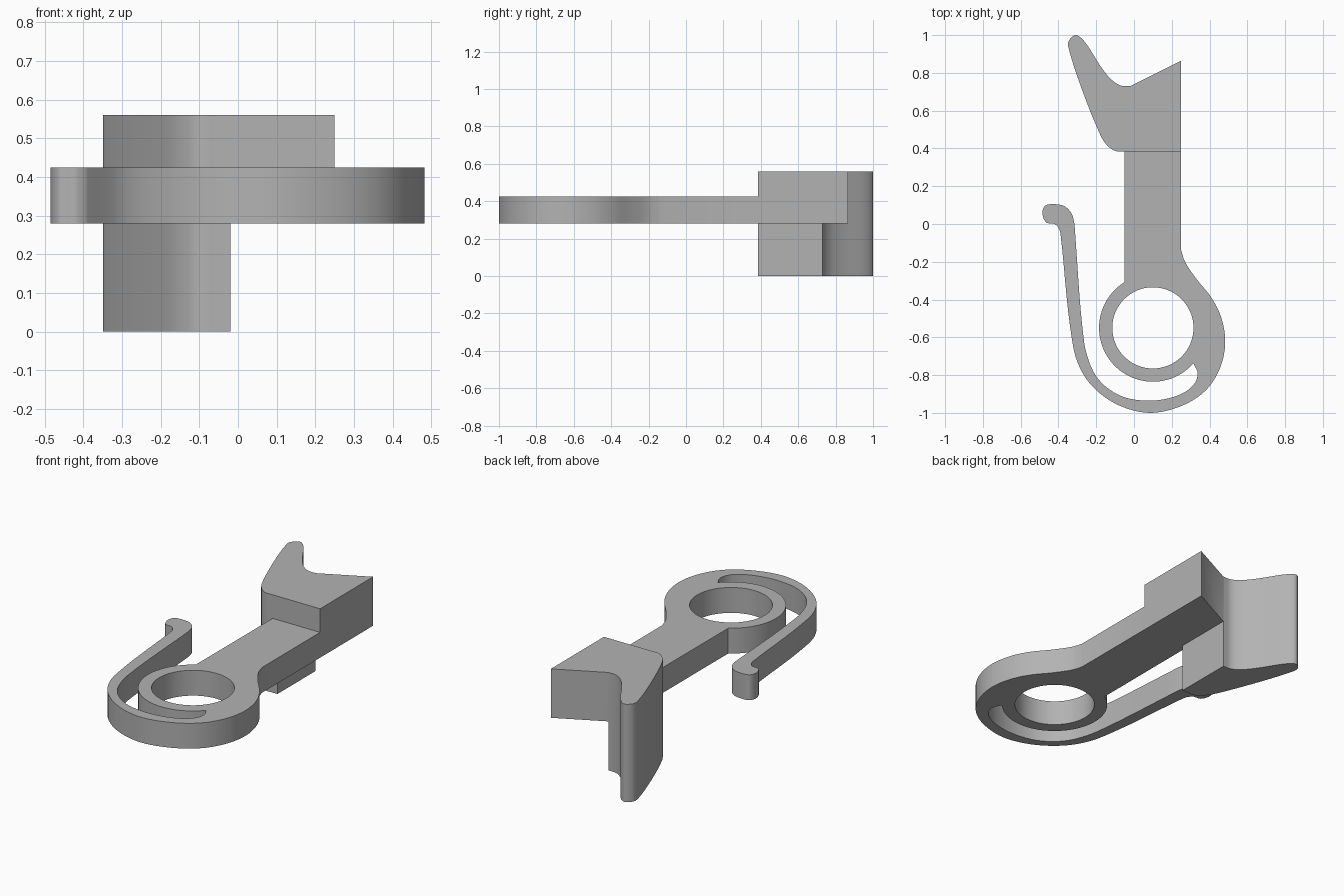
import bpy
import bmesh
from math import cos, sin, radians
from mathutils import Vector

default = bpy.data.objects.get("Cube")
if default:
    bpy.data.objects.remove(default)

grey = bpy.data.materials.new("plain grey")
grey.use_nodes = True
grey.diffuse_color = (0.45, 0.45, 0.45, 1)
grey.node_tree.nodes["Principled BSDF"].inputs["Base Color"].default_value = grey.diffuse_color


def arc(centre, radius, start, end, steps):
    """Points along a circular arc, angles in degrees."""
    angles = [radians(start + (end - start) * i / steps) for i in range(steps + 1)]
    return [Vector((centre[0] + radius * cos(a), centre[1] + radius * sin(a))) for a in angles]


def smooth(points, steps=6):
    """Centripetal spline through the points."""
    p = [Vector(q) for q in points]
    p = [2 * p[0] - p[1]] + p + [2 * p[-1] - p[-2]]
    result = []
    for a, b, c, d in zip(p, p[1:], p[2:], p[3:]):
        t1 = (b - a).length ** 0.5
        t2 = t1 + (c - b).length ** 0.5
        t3 = t2 + (d - c).length ** 0.5
        for i in range(steps):
            t = t1 + (t2 - t1) * i / steps
            ab = a.lerp(b, t / t1)
            bc = b.lerp(c, (t - t1) / (t2 - t1))
            cd = c.lerp(d, (t - t2) / (t3 - t2))
            left = ab.lerp(bc, t / t2)
            right = bc.lerp(cd, (t - t1) / (t3 - t1))
            result.append(left.lerp(right, (t - t1) / (t2 - t1)))
    return result + [p[-2]]


def extrude_outline(name, loops, bottom, top):
    """Solid from closed outlines; later outlines are holes."""
    bm = bmesh.new()
    for loop in loops:
        verts = [bm.verts.new((x, y, bottom)) for x, y in loop]
        for a, b in zip(verts, verts[1:] + verts[:1]):
            bm.edges.new((a, b))
    bmesh.ops.triangle_fill(bm, edges=bm.edges[:], use_beauty=True)
    solid = bmesh.ops.extrude_face_region(bm, geom=bm.faces[:])
    moved = [g for g in solid["geom"] if isinstance(g, bmesh.types.BMVert)]
    bmesh.ops.translate(bm, verts=moved, vec=(0, 0, top - bottom))
    bmesh.ops.recalc_face_normals(bm, faces=bm.faces[:])
    mesh = bpy.data.meshes.new(name)
    bm.to_mesh(mesh)
    bm.free()
    mesh.materials.append(grey)
    obj = bpy.data.objects.new(name, mesh)
    bpy.context.collection.objects.link(obj)
    return obj


ARM_BOTTOM, ARM_TOP, HEAD_TOP = 0.28, 0.425, 0.56
ARM_LEFT, ARM_RIGHT, ARM_END = -0.05, 0.25, 0.385
ring = (0.1, -0.55)

# Arm, ring and curved spring hook in one outline
outer_side = smooth([
    (0.25, -0.14), (0.27, -0.2), (0.33, -0.29), (0.41, -0.39), (0.46, -0.49),
    (0.483, -0.62), (0.46, -0.75), (0.39, -0.87), (0.27, -0.955), (0.09, -1),
    (-0.08, -0.96), (-0.22, -0.86), (-0.3, -0.73), (-0.34, -0.53),
    (-0.385, -0.09), (-0.395, -0.03), (-0.42, 0), (-0.465, 0.008),
    (-0.485, 0.06), (-0.47, 0.097), (-0.43, 0.105), (-0.37, 0.095),
    (-0.33, 0.055), (-0.315, 0)])
slot_side = smooth([
    (-0.315, 0), (-0.275, -0.53), (-0.25, -0.69), (-0.19, -0.82),
    (-0.07, -0.91), (0.1, -0.935), (0.25, -0.9), (0.32, -0.845),
    (0.337, -0.79), (0.315, -0.738)])
ring_side = arc(ring, 0.285, -42, -238, 48)
body = ([Vector((ARM_RIGHT, ARM_END))] + outer_side + slot_side[1:]
        + ring_side[1:] + [Vector((ARM_LEFT, ARM_END))])
hole = arc(ring, 0.215, 0, 360, 64)[:-1]
arm = extrude_outline("arm_ring_and_hook", [body, hole], ARM_BOTTOM, ARM_TOP)

# Forked head with a slanted end and a rounded finger
finger = smooth([
    (-0.02, 0.73), (-0.07, 0.733), (-0.12, 0.765), (-0.17, 0.825),
    (-0.27, 0.975), (-0.31, 1), (-0.347, 0.965), (-0.335, 0.89),
    (-0.2, 0.52), (-0.15, 0.425), (-0.1, 0.387), (-0.05, 0.385)])
head_outline = [Vector((ARM_RIGHT, ARM_END)), Vector((ARM_RIGHT, 0.865))] + finger
head = extrude_outline("head", [head_outline], 0, HEAD_TOP)

# Remove the lower half of the head beside the finger
block = [Vector(p) for p in ((-0.02, 0), (1, 0), (1, 2), (-0.02, 2))]
cutter = extrude_outline("head_cutter", [block], -1, ARM_BOTTOM)
cutter.hide_render = True
cut = head.modifiers.new("underside cut", "BOOLEAN")
cut.operation = "DIFFERENCE"
cut.solver = "EXACT"
cut.object = cutter
bpy.ops.object.select_all(action="DESELECT")
head.select_set(True)
bpy.context.view_layer.objects.active = head
bpy.ops.object.modifier_apply(modifier=cut.name)
bpy.data.objects.remove(cutter)

# Smooth the curved walls, keep the rims sharp
arm.select_set(True)
bpy.ops.object.shade_smooth_by_angle(angle=radians(30))
